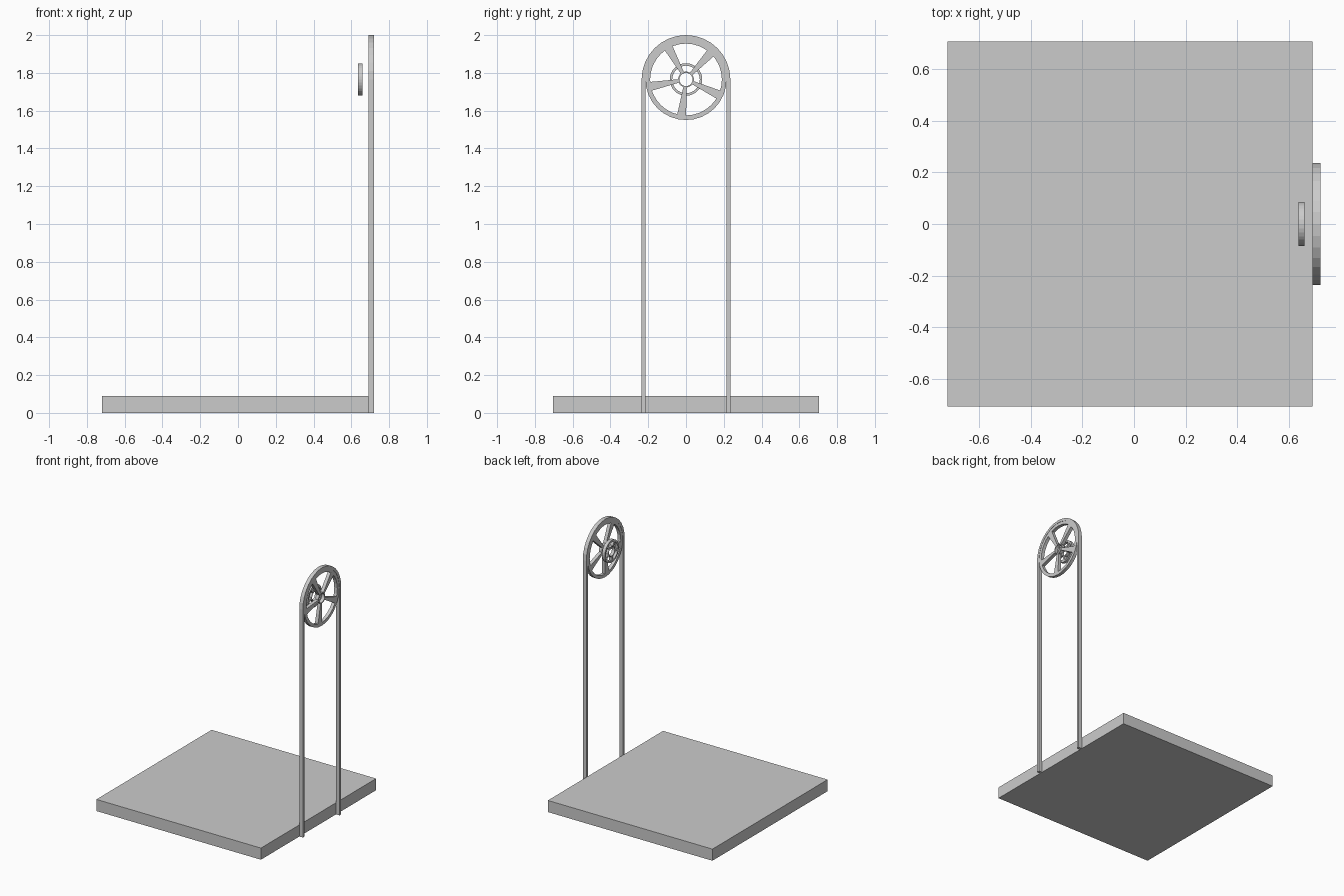
import bpy, bmesh, math
from math import sin, cos, pi, radians

if "Cube" in bpy.data.objects:
    bpy.data.objects.remove(bpy.data.objects["Cube"])

CZ = 1.765  # axle height


def make_object(name, bm):
    bmesh.ops.recalc_face_normals(bm, faces=bm.faces)
    me = bpy.data.meshes.new(name)
    bm.to_mesh(me)
    bm.free()
    ob = bpy.data.objects.new(name, me)
    bpy.context.collection.objects.link(ob)
    return ob


def strip(bm, inner, outer, x0, x1, closed):
    """Solid band between two matching (y, z) outlines, extruded along x."""
    rows = [[bm.verts.new((x, y, z)) for x, (y, z) in
             ((x0, a), (x1, a), (x1, b), (x0, b))] for a, b in zip(inner, outer)]
    n = len(rows)
    for i in range(n if closed else n - 1):
        r, s = rows[i], rows[(i + 1) % n]
        for k in range(4):
            m = (k + 1) % 4
            bm.faces.new((r[k], r[m], s[m], s[k]))
    if not closed:
        bm.faces.new(rows[0])
        bm.faces.new(rows[-1])


def circle(r, n=32):
    return [(r * cos(2 * pi * i / n), CZ + r * sin(2 * pi * i / n)) for i in range(n)]


def wheel(name, x0, x1, rim, hub, w_in, w_out):
    bm = bmesh.new()
    strip(bm, circle(rim[0]), circle(rim[1]), x0, x1, True)
    strip(bm, circle(hub[0]), circle(hub[1]), x0, x1, True)
    # five spokes widening towards the rim
    for i in range(5):
        a = radians(11 + 72 * i + 36)
        r0, r1 = (hub[0] + hub[1]) / 2, rim[0] + 0.004

        def p(r, t):
            return (r * cos(a) - t * sin(a), CZ + r * sin(a) + t * cos(a))
        strip(bm, [p(r0, -w_in), p(r1, -w_out)], [p(r0, w_in), p(r1, w_out)], x0, x1, False)
    return make_object(name, bm)


# square floor slab
bm = bmesh.new()
bmesh.ops.create_cube(bm, size=1)
for v in bm.verts:
    v.co.x = 0.69 if v.co.x > 0 else -0.72
    v.co.y *= 1.41
    v.co.z = 0.09 if v.co.z > 0 else 0
make_object("base_slab", bm)


# cable loop: two straight runs joined by an arch over the wheel
def arch(r):
    return [(r, 0)] + [(r * cos(pi * i / 16), CZ + r * sin(pi * i / 16))
                       for i in range(17)] + [(-r, 0)]


bm = bmesh.new()
strip(bm, arch(0.214), arch(0.235), 0.69, 0.72, False)
make_object("cable_band", bm)

# large pulley wheel and small inner wheel
wheel("large_wheel", 0.692, 0.718, (0.19, 0.2145), (0.035, 0.042), 0.009, 0.024)
wheel("small_wheel", 0.635, 0.66, (0.073, 0.086), (0.035, 0.041), 0.007, 0.010)
